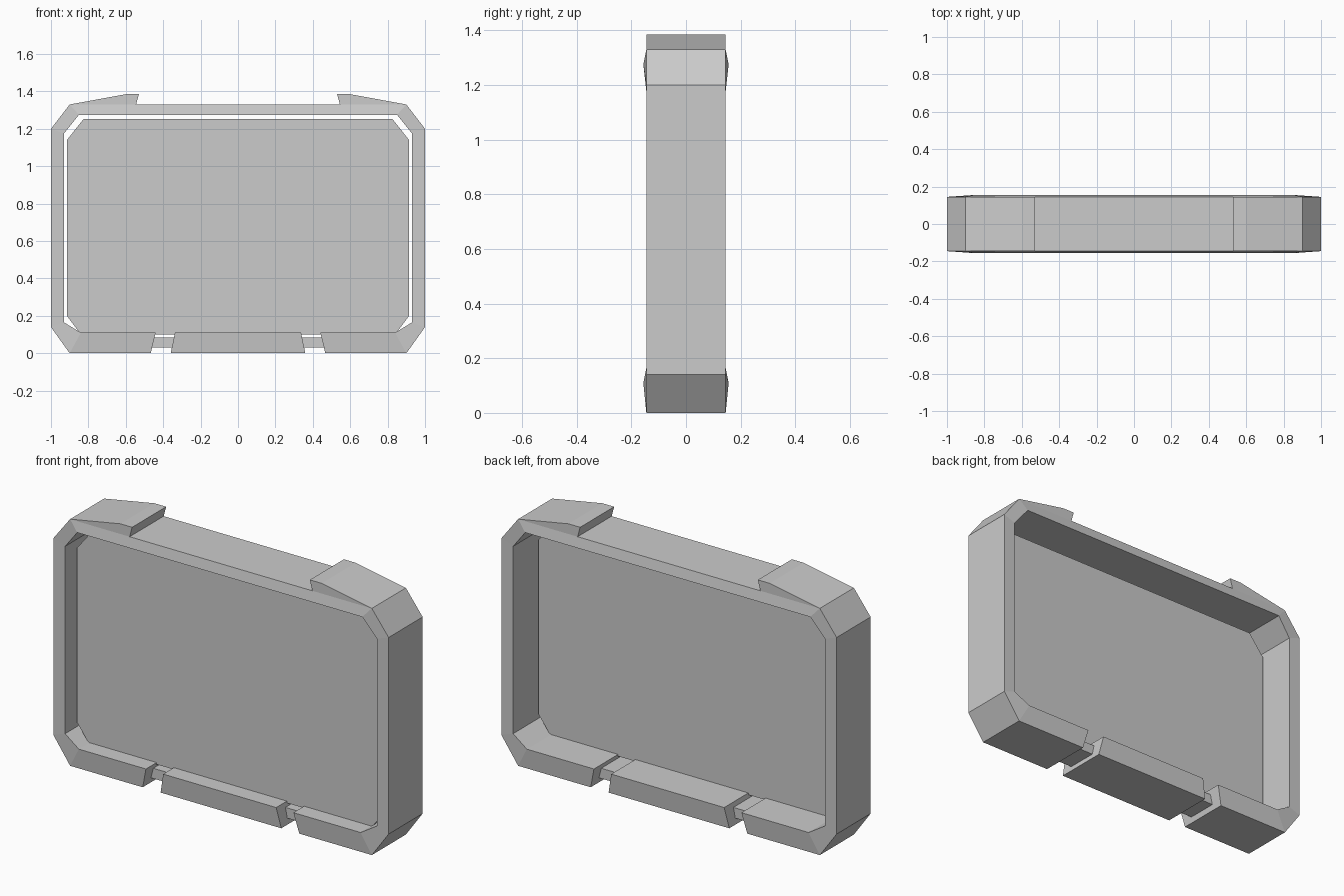
import bpy, bmesh

if "Cube" in bpy.data.objects:
    bpy.data.objects.remove(bpy.data.objects["Cube"])

DEPTH = 0.145   # half thickness at the outer rim
LIP = 0.156     # half thickness at the raised inner edge


def finish(bm, name, mirror=True):
    bmesh.ops.recalc_face_normals(bm, faces=bm.faces)
    mesh = bpy.data.meshes.new(name)
    bm.to_mesh(mesh)
    bm.free()
    ob = bpy.data.objects.new(name, mesh)
    bpy.context.collection.objects.link(ob)
    if mirror:
        mod = ob.modifiers.new("mirror", 'MIRROR')
        mod.merge_threshold = 0.0005
    return ob


def strip(name, stations, cap_start=False, cap_end=False):
    """Sweep a four-sided section through (outer x, z, inner x, z, inner y)."""
    bm = bmesh.new()
    rings = []
    for ox, oz, ix, iz, iy in stations:
        pts = [(ox, -DEPTH, oz), (ox, DEPTH, oz), (ix, iy, iz), (ix, -iy, iz)]
        rings.append([bm.verts.new(p) for p in pts])
    for a, b in zip(rings, rings[1:]):
        for i in range(4):
            j = (i + 1) % 4
            bm.faces.new((a[i], a[j], b[j], b[i]))
    if cap_start:
        bm.faces.new(rings[0])
    if cap_end:
        bm.faces.new(rings[-1])
    return finish(bm, name)


def prism(name, profile, y0, y1, mirror=True):
    """Extrude an x-z outline from y0 to y1."""
    bm = bmesh.new()
    front = [bm.verts.new((x, y0, z)) for x, z in profile]
    back = [bm.verts.new((x, y1, z)) for x, z in profile]
    bm.faces.new(front)
    bm.faces.new(back[::-1])
    for i in range(len(profile)):
        j = (i + 1) % len(profile)
        bm.faces.new((front[i], front[j], back[j], back[i]))
    return finish(bm, name, mirror)


# Main frame, open along the bottom
strip("frame", [
    (0.00, 1.33, 0.00, 1.275, LIP),
    (0.90, 1.33, 0.85, 1.275, LIP),
    (1.00, 1.20, 0.93, 1.175, DEPTH),
    (1.00, 0.14, 0.93, 0.165, DEPTH),
    (0.90, 0.00, 0.84, 0.11, LIP),
    (0.467, 0.00, 0.44, 0.11, LIP),
], cap_end=True)

# Separate block in the middle of the bottom rail
strip("bottom_block", [
    (0.36, 0.00, 0.337, 0.11, LIP),
    (0.00, 0.00, 0.00, 0.11, LIP),
], cap_start=True)

# Short bars joining the bottom block to the frame
prism("hinge_bar", [(0.34, 0.03), (0.464, 0.03), (0.45, 0.085), (0.335, 0.085)],
      -0.085, 0.085)

# Raised wedges on the top rail
prism("top_lug", [(0.90, 1.33), (0.60, 1.385), (0.53, 1.385), (0.545, 1.33)],
      -DEPTH, DEPTH)

# Thin panel floating inside the frame
half = [(0.84, 0.10), (0.915, 0.20), (0.915, 1.14), (0.825, 1.253)]
prism("panel", half + [(-x, z) for x, z in reversed(half)], -0.065, -0.05, mirror=False)
